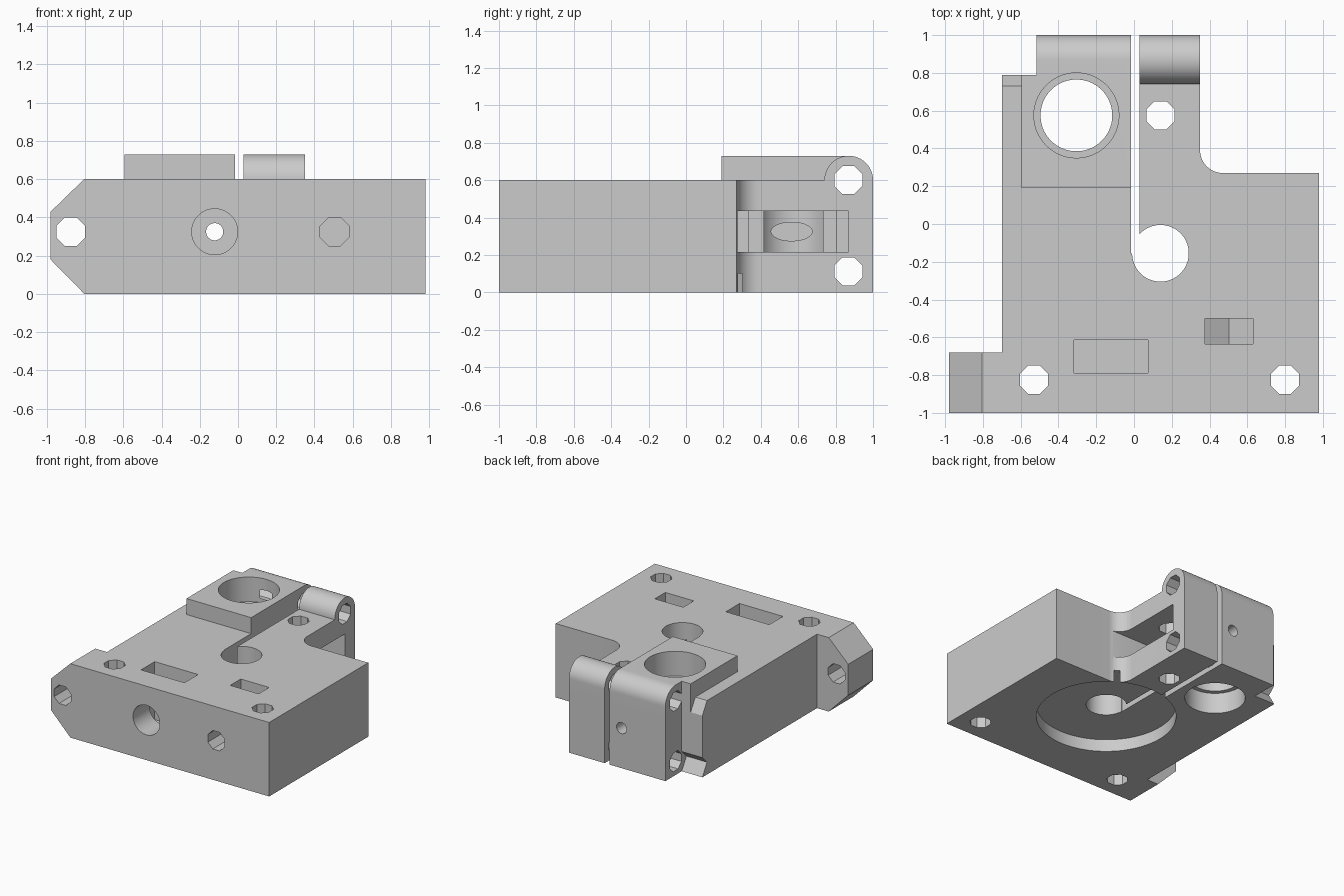
import bpy, bmesh, math
from mathutils import Vector

if "Cube" in bpy.data.objects:
    bpy.data.objects.remove(bpy.data.objects["Cube"])

grey = bpy.data.materials.new("plain grey")
grey.diffuse_color = (0.6, 0.6, 0.6, 1)
grey.use_nodes = True
grey.node_tree.nodes["Principled BSDF"].inputs["Base Color"].default_value = grey.diffuse_color


def prism(name, pts, axis, lo, hi):
    """Extrude a 2D outline along x (y,z points), y (x,z points) or z (x,y points)."""
    place = {'x': lambda a, b, t: (t, a, b),
             'y': lambda a, b, t: (a, t, b),
             'z': lambda a, b, t: (a, b, t)}[axis]
    bm = bmesh.new()
    low = [bm.verts.new(place(a, b, lo)) for a, b in pts]
    high = [bm.verts.new(place(a, b, hi)) for a, b in pts]
    n = len(pts)
    bm.faces.new(low)
    bm.faces.new(high)
    for i in range(n):
        j = (i + 1) % n
        bm.faces.new((low[i], low[j], high[j], high[i]))
    bmesh.ops.recalc_face_normals(bm, faces=bm.faces)
    me = bpy.data.meshes.new(name)
    bm.to_mesh(me)
    bm.free()
    me.materials.append(grey)
    ob = bpy.data.objects.new(name, me)
    bpy.context.collection.objects.link(ob)
    return ob


def arc(cx, cy, r, a0, a1, n=16):
    return [(cx + r * math.cos(math.radians(a0 + (a1 - a0) * i / n)),
             cy + r * math.sin(math.radians(a0 + (a1 - a0) * i / n))) for i in range(n + 1)]


def ring(cx, cy, rx, ry=None, n=64):
    ry = ry or rx
    return [(cx + rx * math.cos(math.tau * (i + .5) / n),
             cy + ry * math.sin(math.tau * (i + .5) / n)) for i in range(n)]


def octagon(cx, cy):
    return ring(cx, cy, 0.081, n=8)


def rect(a0, a1, b0, b1):
    return [(a0, b0), (a1, b0), (a1, b1), (a0, b1)]


# Main block outline, with both rear arms joined until the slot is cut
body = prism("mount_block",
             [(-0.98, -1), (0.98, -1), (0.98, 0.27)]
             + arc(0.47, 0.39, 0.12, 270, 180)
             + [(0.35, 1), (-0.515, 1), (-0.515, 0.79), (-0.70, 0.79),
                (-0.70, -0.68), (-0.98, -0.68)], 'z', 0, 0.6)


def combine(op, pts, axis, lo, hi):
    tool = prism("tool", pts, axis, lo, hi)
    tool.hide_render = True
    mod = body.modifiers.new("shape", 'BOOLEAN')
    mod.operation = op
    mod.solver = 'EXACT'
    mod.object = tool
    bpy.context.view_layer.objects.active = body
    bpy.ops.object.modifier_apply(modifier=mod.name)
    bpy.data.objects.remove(tool, do_unlink=True)


def cut(*args):
    combine('DIFFERENCE', *args)


# Raised bearing pad and rounded hinge lugs
rear_round = arc(0.87, 0.6, 0.13, 90, 0)
combine('UNION', [(0.19, 0.5), (0.19, 0.73)] + rear_round + [(1.0, 0.5)], 'x', -0.515, 0.0)
combine('UNION', rect(-0.595, -0.4, 0.19, 0.79), 'z', 0.5, 0.73)
combine('UNION', [(0.74, 0.5)] + arc(0.87, 0.6, 0.13, 180, 0, 32) + [(1.0, 0.5)], 'x', 0.015, 0.35)

# Side tab chamfers
cut([(-0.7844, 0.62), (-1.0006, 0.41), (-1.05, 0.62)], 'y', -1.1, -0.6)
cut([(-0.7844, -0.02), (-1.0006, 0.20), (-1.05, -0.02)], 'y', -1.1, -0.6)

# Rear left corner chamfer and notch
cut([(0.718, 0.62), (0.82, 0.45), (0.82, 0.62)], 'x', -0.75, -0.595)
cut([(0.73, 0.10), (0.802, 0.172), (0.802, -0.02)], 'x', -0.75, -0.515)

# Clamp slot, nozzle hole and round recess underneath
cut(rect(-0.015, 0.03, -0.155, 1.1), 'z', -0.1, 0.9)
cut(ring(0.14, -0.155, 0.15), 'z', -0.1, 0.9)
cut(ring(0.14, -0.155, 0.52, None, 96), 'z', -0.1, 0.1)

# Bearing bore with a wider seat at each end
for r, lo, hi in ((0.19, -0.1, 0.9), (0.225, 0.53, 0.9), (0.225, -0.1, 0.17)):
    cut(ring(-0.305, 0.575, r), 'z', lo, hi)

# Side window through the right arm into the bore, and recess on the far wall
cut(rect(0.275, 0.87, 0.215, 0.435), 'x', -0.0, 0.6)
cut(rect(0.335, 0.805, 0.215, 0.435), 'x', -0.2, 0.01)
cut(ring(0.565, 0.325, 0.11, 0.05, 32), 'x', -0.53, -0.4)

# Vertical bolt holes
for x, y in ((-0.53, -0.825), (0.80, -0.825), (0.14, 0.575)):
    cut(octagon(x, y), 'z', -0.1, 0.9)

# Hinge bolt holes across both arms
for z in (0.6, 0.112):
    cut(octagon(0.868, z), 'x', -0.6, 0.5)

# Front holes: tab bolt, blind bolt, counterbored rod hole
cut(octagon(-0.875, 0.325), 'y', -1.1, -0.6)
cut(octagon(0.505, 0.325), 'y', -1.1, -0.42)
cut(ring(-0.122, 0.325, 0.12), 'y', -1.1, -0.7)
cut(ring(-0.122, 0.325, 0.045, None, 32), 'y', -1.1, 1.1)

# Nut pockets open to the top
cut(rect(-0.317, 0.073, 0.13, 0.8), 'y', -0.79, -0.615)
cut([(0.375, 0.8), (0.375, 0.25), (0.503, 0.178), (0.63, 0.25), (0.63, 0.8)], 'y', -0.635, -0.5)

# Smooth round walls, keep corners sharp
bpy.ops.object.select_all(action='DESELECT')
body.select_set(True)
bpy.context.view_layer.objects.active = body
bpy.ops.object.shade_smooth_by_angle(angle=math.radians(30))
